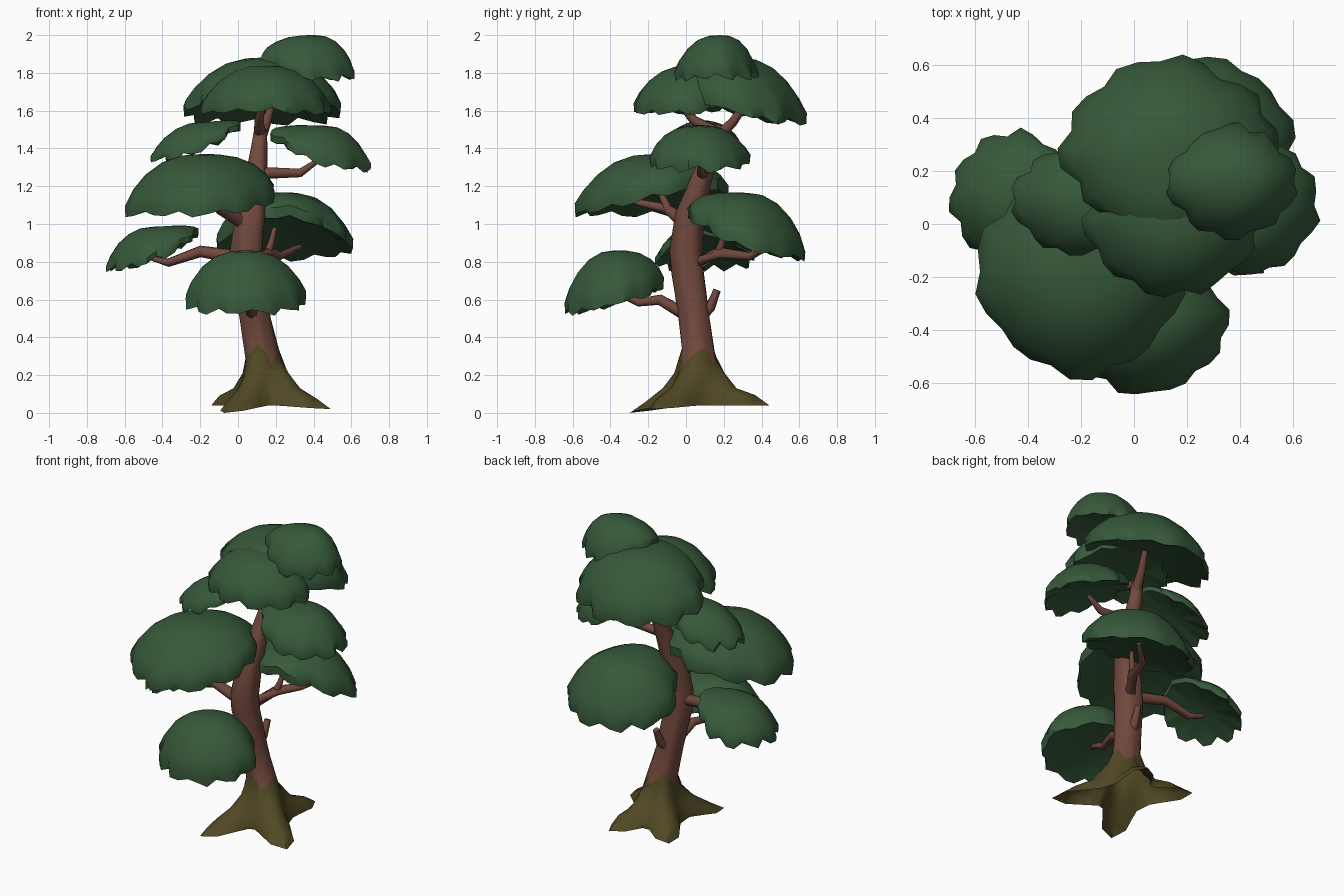
import bpy, bmesh, math, random
from mathutils import Vector

if "Cube" in bpy.data.objects:
    bpy.data.objects.remove(bpy.data.objects["Cube"])

random.seed(4)


def material(name, rgb):
    m = bpy.data.materials.new(name)
    m.diffuse_color = (*rgb, 1)
    m.use_nodes = True
    m.node_tree.nodes["Principled BSDF"].inputs["Base Color"].default_value = m.diffuse_color
    return m


GREEN = material("leaf green", (0.037, 0.100, 0.042))
BARK = material("red brown bark", (0.165, 0.066, 0.047))
MOSS = material("olive moss", (0.082, 0.066, 0.018))


def finish(name, bm, mats, angle):
    bmesh.ops.recalc_face_normals(bm, faces=bm.faces)
    me = bpy.data.meshes.new(name)
    bm.to_mesh(me)
    bm.free()
    for m in mats:
        me.materials.append(m)
    ob = bpy.data.objects.new(name, me)
    bpy.context.collection.objects.link(ob)
    bpy.ops.object.select_all(action='DESELECT')
    bpy.context.view_layer.objects.active = ob
    ob.select_set(True)
    bpy.ops.object.shade_smooth_by_angle(angle=math.radians(angle))
    return ob


def bridge(bm, a, b, mat=0):
    n = len(a)
    for i in range(n):
        j = (i + 1) % n
        bm.faces.new((a[i], a[j], b[j], b[i])).material_index = mat


def fan(bm, ring, co, mat=0):
    c = bm.verts.new(co)
    for i in range(len(ring)):
        bm.faces.new((ring[i], ring[(i + 1) % len(ring)], c)).material_index = mat


# Trunk with four flared roots, open underneath; mossy below a ragged line
def trunk():
    bm = bmesh.new()
    n = 30
    roots = ((-36, .435, .02), (72, .39, .04), (132, .42, .04), (240, .425, .0))
    flare = [(.0, 1.0, .17, 16), (.055, .66, .155, 10), (.13, .30, .13, 8), (.21, .11, .11, 8)]
    rings = []
    angles = [2 * math.pi * i / n for i in range(n)]
    for k, (z, amount, core, power) in enumerate(flare):
        ring = []
        for th in angles:
            w, tip, tz = max((max(0, math.cos(th - math.radians(d))) ** power, r, t)
                             for d, r, t in roots)
            r = core + (tip - core) * w * amount
            zz = z + (tz * w + .04 * (1 - w) if k == 0 else tz * w + .02 * (1 - w) if k == 1 else 0)
            ring.append(bm.verts.new((.14 + r * math.cos(th), .07 + r * math.sin(th), zz)))
        rings.append(ring)
    # centre x, centre y, height, radius
    path = [(.125, .068, .31, .088), (.09, .045, .5, .082), (.05, .01, .75, .086),
            (.045, .0, .86, .086), (.068, .02, 1.06, .078), (.098, .09, 1.27, .056),
            (.112, .15, 1.42, .042), (.118, .17, 1.5, .033)]
    for k, (x, y, z, r) in enumerate(path):
        ring = []
        for i, th in enumerate(angles):
            zz = z + (.045 * math.sin(3 * th + 1) + random.uniform(-.02, .02) if k == 0 else 0)
            rr = r * (1 + .04 * math.cos(5 * th + k))
            ring.append(bm.verts.new((x + rr * math.cos(th), y + rr * math.sin(th), zz)))
        rings.append(ring)
    for k in range(len(rings) - 1):
        bridge(bm, rings[k], rings[k + 1], 1 if k < len(flare) else 0)
    fan(bm, rings[-1], (.12, .17, 1.53))
    finish("trunk", bm, [BARK, MOSS], 45)


# Tapered branch along a bent path
def branch(name, pts, r0, r1, sides=7):
    bm = bmesh.new()
    pts = [Vector(p) for p in pts]
    rings = []
    for k, p in enumerate(pts):
        d = (pts[min(k + 1, len(pts) - 1)] - pts[max(k - 1, 0)]).normalized()
        u = d.cross(Vector((.31, .87, .2))).normalized()
        v = d.cross(u)
        r = r0 + (r1 - r0) * k / (len(pts) - 1)
        rings.append([bm.verts.new(p + r * (u * math.cos(a) + v * math.sin(a)))
                      for a in (2 * math.pi * i / sides for i in range(sides))])
    for a, b in zip(rings, rings[1:]):
        bridge(bm, a, b)
    bm.faces.new(rings[0])
    bm.faces.new(rings[-1])
    finish(name, bm, [BARK], 60)


# Foliage pad: tilted full dome, sides drooping across the tilt, ragged skirt
def pad(name, cx, cy, rx, ry, base, apex, sx, sy, droop=.045, ax=0, ay=0, n=30):
    bm = bmesh.new()
    h = apex - base
    tilt = math.atan2(sy, sx)
    ph = random.randrange(3)
    # notches every few points give the scalloped edge
    ragged = [(-.08 + random.uniform(-.04, .03), .018) if (i + ph) % 3 == 0 else
              (random.uniform(-.04, .03), random.uniform(-.015, .01)) for i in range(n)]

    def ring(r, lift, jitter, top=True):
        out = []
        for i in range(n):
            th = 2 * math.pi * i / n
            jr, jz = ragged[i]
            q = r * (1 + jr * jitter) * (1 - .04 * math.sin(2 * th) ** 2)
            dx, dy = rx * q * math.cos(th), ry * q * math.sin(th)
            s = (sx * dx + sy * dy) * (r if top else 1)
            s -= droop * math.sin(th - tilt) ** 2 * r ** (3 if top else 2)
            c = 1 - min(r, 1)
            out.append(bm.verts.new((cx + dx + ax * c, cy + dy + ay * c,
                                     base + s + h * lift + jz * jitter)))
        return out

    rings = [ring(.25, .98, 0), ring(.5, .88, 0), ring(.72, .69, 0), ring(.9, .43, .4),
             ring(1.0, .2, .9), ring(.99, -.03, 1), ring(.7, .05, .2, False)]
    for a, b in zip(rings, rings[1:]):
        bridge(bm, a, b)
    fan(bm, rings[0], (cx + ax, cy + ay, apex))
    fan(bm, rings[-1], (cx, cy, base + .1 * h))
    finish(name, bm, [GREEN], 42)


trunk()

branch("front_branch", [(.08, .0, .52), (.05, -.14, .6), (.03, -.25, .585), (.02, -.37, .64)], .035, .017)
branch("broken_stub", [(.08, .06, .49), (.1, .13, .56), (.105, .165, .65)], .035, .02)
branch("left_branch", [(.02, .0, .82), (-.2, .05, .855), (-.37, .08, .795), (-.46, .1, .82)], .04, .014)
branch("back_branch", [(.06, .03, .78), (.16, .18, .85), (.22, .34, .83), (.33, .44, .88)], .04, .014)
branch("back_twig", [(.155, .17, .84), (.175, .19, .9), (.195, .21, .98)], .024, .013)
branch("front_left_branch", [(.04, .0, 1.0), (-.1, -.1, 1.08), (-.15, -.27, 1.12)], .04, .016)
branch("front_left_twig", [(-.08, -.09, 1.07), (-.11, -.14, 1.18)], .025, .015)
branch("right_branch", [(.1, .09, 1.27), (.33, .08, 1.27), (.43, .08, 1.34)], .034, .013)
branch("top_front_branch", [(.115, .17, 1.48), (.11, .04, 1.55), (.13, -.04, 1.65)], .033, .018)
branch("top_back_branch", [(.115, .16, 1.45), (.15, .25, 1.54), (.18, .32, 1.64)], .034, .018)

# centre x, centre y, half sizes, rim height, top height, tilt in x and y, droop, apex shift
pad("front_low_foliage", .04, -.38, .325, .27, .60, .86, 0, .26, .03)
pad("left_low_foliage", -.455, .10, .25, .26, .85, .985, .37, 0)
pad("front_left_foliage", -.20, -.18, .405, .405, 1.12, 1.37, .12, .13, .035)
pad("back_right_foliage", .24, .325, .365, .32, .93, 1.165, 0, -.36, .06)
pad("upper_left_foliage", -.22, .09, .245, .21, 1.42, 1.54, .36, 0, .04, .03)
pad("right_foliage", .435, .07, .27, .27, 1.37, 1.52, -.32, 0, .05, .03)
pad("crown_front_foliage", .15, .02, .34, .30, 1.63, 1.84, 0, .10, .04)
pad("crown_back_foliage", .14, .285, .42, .35, 1.63, 1.88, 0, -.26, .05)
pad("crown_top_foliage", .37, .16, .25, .22, 1.82, 2.0, -.16, 0, .05, .04, .02)
